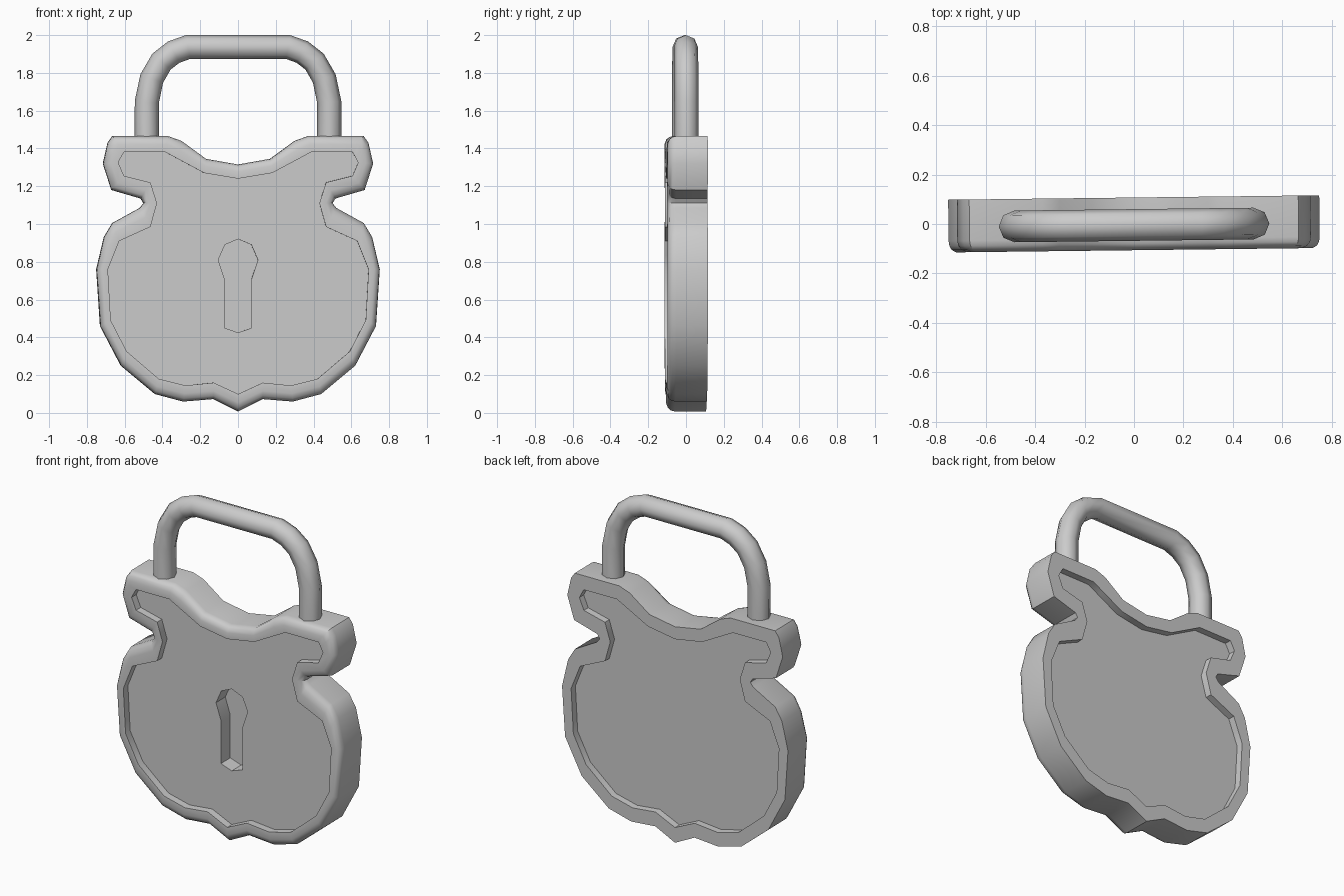
import bpy
import bmesh
import math

if "Cube" in bpy.data.objects:
    bpy.data.objects.remove(bpy.data.objects["Cube"], do_unlink=True)

TURN = 0.012  # slight twist of the whole lock about z

metal = bpy.data.materials.new("grey metal")
metal.use_nodes = True
metal.diffuse_color = (0.6, 0.6, 0.6, 1)
metal.node_tree.nodes["Principled BSDF"].inputs["Base Color"].default_value = (0.6, 0.6, 0.6, 1)

# Right half of the body, bottom tip to top dip: (outer x, outer z, rim x, rim z)
HALF = [
    (0, .008, 0, .10), (.13, .073, .13, .16), (.29, .06, .28, .145),
    (.44, .10, .42, .18), (.62, .25, .59, .325), (.73, .46, .675, .49),
    (.75, .76, .69, .76), (.71, .93, .66, .835), (.665, 1.005, .63, .91),
    (.52, 1.085, .465, .985), (.50, 1.11, .43, 1.11), (.515, 1.135, .465, 1.22),
    (.67, 1.18, .605, 1.255), (.715, 1.32, .635, 1.325), (.69, 1.43, .62, 1.355),
    (.665, 1.465, .605, 1.38), (.37, 1.465, .385, 1.38), (.30, 1.44, .32, 1.345),
    (.17, 1.345, .18, 1.27), (0, 1.315, 0, 1.24),
]
KEYHOLE = [(0, .425), (.072, .45), (.072, .71), (.105, .81), (.07, .89), (0, .92)]


def mirrored(points):
    """Close a half outline whose first and last points lie on x = 0."""
    return points + [(-x, z) for x, z in points[-2:0:-1]]


OUTER = mirrored([(a, b) for a, b, c, d in HALF])
INNER = mirrored([(c, d) for a, b, c, d in HALF])


def ring(bm, outline, y):
    return [bm.verts.new((x, y, z)) for x, z in outline]


def blend(t):
    """Outline between the recess edge (0) and the outer edge (1)."""
    return [(a + (c - a) * t, b + (d - b) * t)
            for (a, b), (c, d) in zip(INNER, OUTER)]


def bridge(bm, first, second):
    count = len(first)
    for i in range(count):
        j = (i + 1) % count
        bm.faces.new((first[i], first[j], second[j], second[i]))


def loop_edges(bm, verts):
    return [bm.edges.get((verts[i - 1], verts[i])) for i in range(len(verts))]


def finish(obj, name, angle):
    obj.name = name
    obj.data.name = name
    obj.rotation_euler.z = TURN
    bpy.ops.object.select_all(action='DESELECT')
    obj.select_set(True)
    bpy.context.view_layer.objects.active = obj
    bpy.ops.object.shade_smooth_by_angle(angle=math.radians(angle))


# Body: rings from the front recess, over the rounded rim, to the back recess
bm = bmesh.new()
profile = [(0, -.06), (0, -.105), (.5, -.106), (.8, -.096), (.95, -.08), (1, -.06),
           (1, .107), (0, .107), (0, .065)]
rings = [ring(bm, blend(t), y) for t, y in profile]
for first, second in zip(rings, rings[1:]):
    bridge(bm, first, second)
bm.faces.new(rings[-1])

# Keyhole sunk into the front panel
hole = mirrored(KEYHOLE)
mouth, floor = ring(bm, hole, -.06), ring(bm, hole, .03)
bridge(bm, mouth, floor)
bm.faces.new(floor)
bmesh.ops.triangle_fill(bm, use_beauty=True, use_dissolve=False,
                        edges=loop_edges(bm, rings[0]) + loop_edges(bm, mouth))
bmesh.ops.recalc_face_normals(bm, faces=bm.faces)
mesh = bpy.data.meshes.new("lock_body")
bm.to_mesh(mesh)
bm.free()
mesh.materials.append(metal)
body = bpy.data.objects.new("lock_body", mesh)
bpy.context.collection.objects.link(body)
finish(body, "lock_body", 35)

# Shackle: round bar bent along a mirrored path
leg = [(.483, 1.40), (.483, 1.645), (.457, 1.77), (.405, 1.86), (.34, 1.91), (.265, 1.937)]
path = leg + [(-x, z) for x, z in reversed(leg)]
curve = bpy.data.curves.new("shackle", 'CURVE')
curve.dimensions = '3D'
curve.bevel_depth = .064
curve.bevel_resolution = 2
curve.use_fill_caps = True
spline = curve.splines.new('POLY')
spline.points.add(len(path) - 1)
for point, (x, z) in zip(spline.points, path):
    point.co = (x, -.004, z, 1)
curve.materials.append(metal)
shackle = bpy.data.objects.new("shackle", curve)
bpy.context.collection.objects.link(shackle)
bpy.ops.object.select_all(action='DESELECT')
shackle.select_set(True)
bpy.context.view_layer.objects.active = shackle
bpy.ops.object.convert(target='MESH')
finish(bpy.context.view_layer.objects.active, "shackle", 50)
